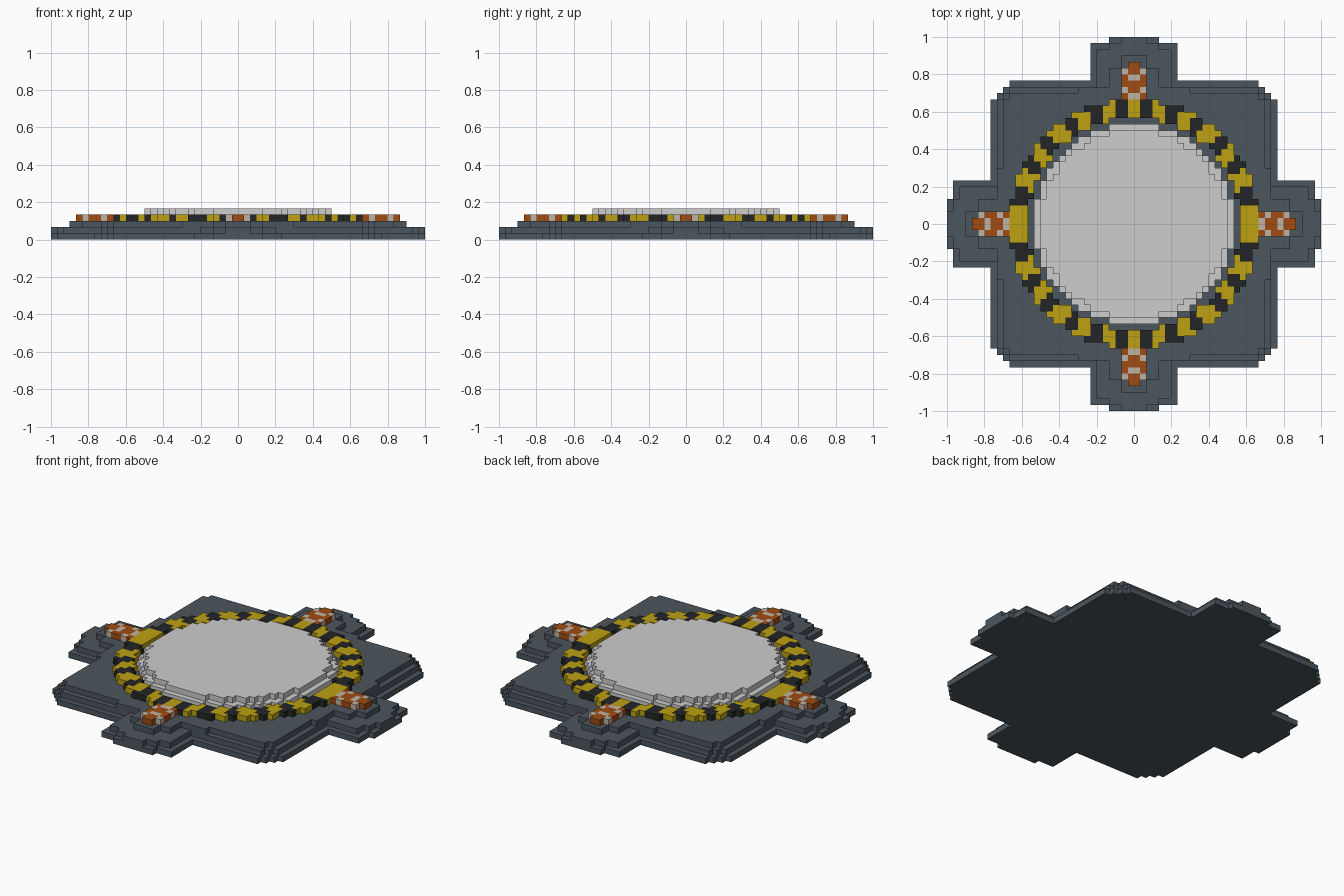
import bpy, bmesh, math

cube = bpy.data.objects.get("Cube")
if cube:
    bpy.data.objects.remove(cube, do_unlink=True)

U = 1 / 30  # size of one block


def material(name, rgb):
    lin = [(c / 255 / 12.92) if c < 11 else ((c / 255 + 0.055) / 1.055) ** 2.4 for c in rgb]
    m = bpy.data.materials.new(name)
    m.use_nodes = True
    m.diffuse_color = (*lin, 1)
    m.node_tree.nodes["Principled BSDF"].inputs["Base Color"].default_value = (*lin, 1)
    return m


slate = material("slate grey", (76, 86, 94))
white = material("light grey", (205, 205, 205))
black = material("black", (36, 37, 38))
yellow = material("yellow", (190, 161, 18))
orange = material("burnt orange", (160, 76, 18))
cream = material("cream", (190, 180, 165))


def block_layer(name, layer, height, mats, cell):
    """Slab of blocks; cell(x, y) gives a material index, or None for empty."""
    bm = bmesh.new()
    z0, z1 = layer * U, (layer + height) * U
    filled = {}
    for i in range(-30, 30):
        for j in range(-30, 30):
            c = cell(i + 0.5, j + 0.5)
            if c is not None:
                filled[i, j] = c
    verts = {}

    def vert(i, j, z):
        if (i, j, z) not in verts:
            verts[i, j, z] = bm.verts.new((i * U, j * U, z))
        return verts[i, j, z]

    for (i, j), c in filled.items():
        ring = [(i, j), (i + 1, j), (i + 1, j + 1), (i, j + 1)]
        quads = [[vert(*p, z1) for p in ring], [vert(*p, z0) for p in reversed(ring)]]
        # walls only where the neighbour is empty
        for k, (dx, dy) in enumerate([(0, -1), (1, 0), (0, 1), (-1, 0)]):
            if (i + dx, j + dy) not in filled:
                a, b = ring[k], ring[(k + 1) % 4]
                quads.append([vert(*a, z0), vert(*b, z0), vert(*b, z1), vert(*a, z1)])
        for q in quads:
            bm.faces.new(q).material_index = c
    bmesh.ops.dissolve_limit(bm, angle_limit=0.01, verts=bm.verts[:], edges=bm.edges[:],
                             delimit={'MATERIAL'})
    mesh = bpy.data.meshes.new(name)
    bm.to_mesh(mesh)
    bm.free()
    for m in mats:
        mesh.materials.append(m)
    obj = bpy.data.objects.new(name, mesh)
    bpy.context.collection.objects.link(obj)


def stepped(rects):
    """Union of centred rectangles given as half sizes, each also turned 90 degrees."""
    def cell(x, y):
        x, y = abs(x), abs(y)
        return 0 if any((x < a and y < b) or (x < b and y < a) for a, b in rects) else None
    return cell


def disc(radius):
    return lambda x, y: 0 if math.hypot(x, y) < radius else None


# Stepped cross-shaped base
block_layer("base_bottom", 0, 1, [slate],
            stepped([(4, 30), (7, 29), (20, 23), (21, 22)]))
block_layer("base_middle", 1, 1, [slate],
            stepped([(2, 30), (4, 29), (6, 28), (20, 22), (21, 21)]))
block_layer("base_top", 2, 1, [slate],
            stepped([(2, 27), (4, 25), (9, 22), (20, 21)]))

# Round landing pad in two steps
block_layer("pad_lower", 3, 1, [white], disc(16))
block_layer("pad_upper", 4, 1, [white], disc(15))

# Hazard ring, striped by angle and mirrored in each quadrant
STRIPES = [9.3, 17.5, 26, 33, 40, 47, 54.5, 61, 67.5, 74, 80.7, 87]


def hazard(x, y):
    if not 17 <= math.hypot(x, y) < 20:
        return None
    angle = math.degrees(math.atan2(abs(y), abs(x)))
    return sum(angle > s for s in STRIPES) % 2


block_layer("hazard_ring", 3, 1, [yellow, black], hazard)


# Four marker blocks with chevron bands pointing outwards
def marker(dx, dy):
    def cell(x, y):
        along, across = x * dx + y * dy, abs(x * dy + y * dx)
        if not (20 < along < 26 and across < 2) or (along > 25 and across > 1):
            return None
        return 1 if int(along - 20) % 3 == int(across) and along < 25 else 0
    return cell


for name, d in {"front": (0, -1), "back": (0, 1), "left": (1, 0), "right": (-1, 0)}.items():
    block_layer("marker_" + name, 3, 1, [orange, cream], marker(*d))
